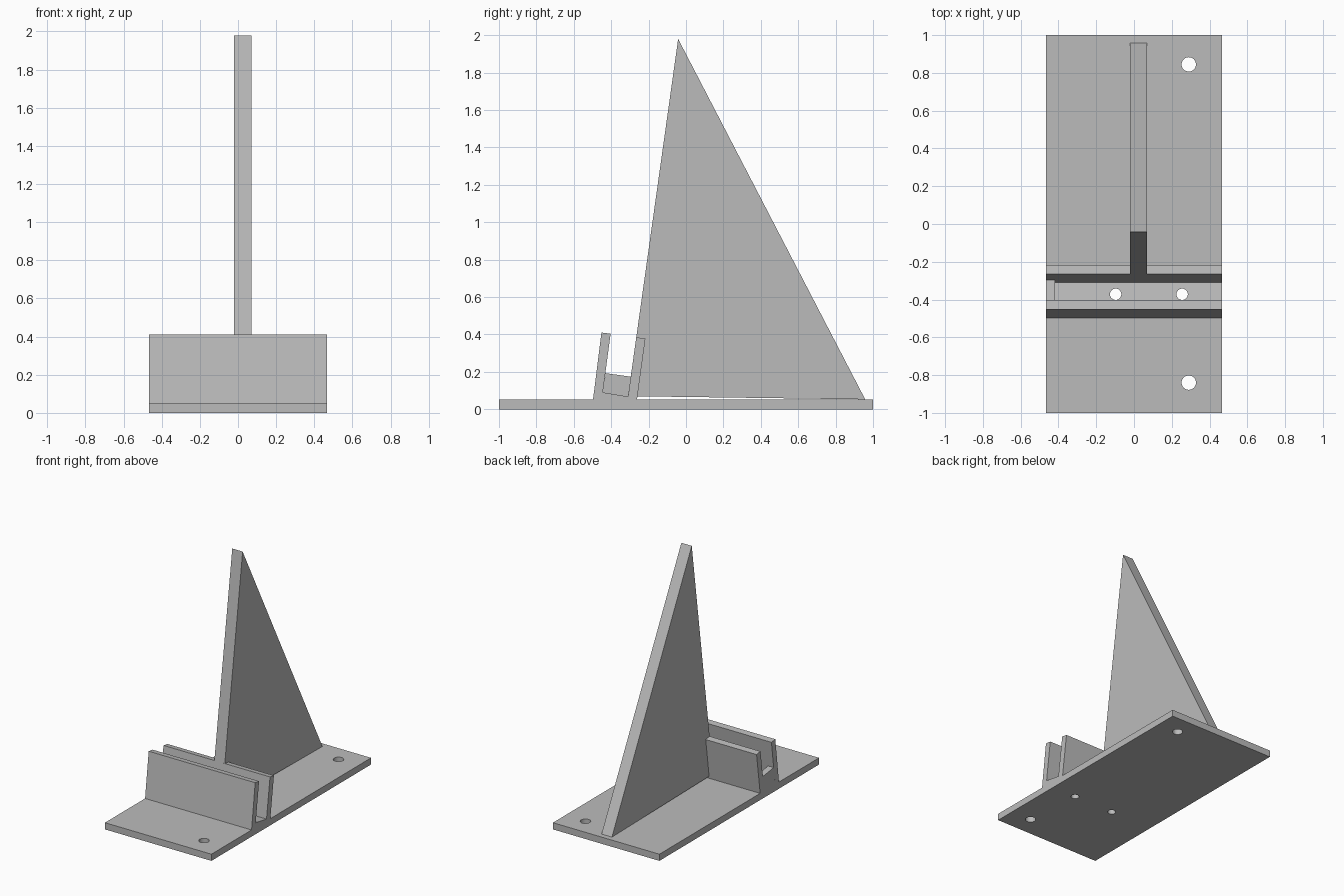
import bpy
import bmesh

cube = bpy.data.objects.get("Cube")
if cube:
    bpy.data.objects.remove(cube, do_unlink=True)

GREY = (0.5, 0.5, 0.5, 1.0)
grey = bpy.data.materials.new("plain grey")
grey.use_nodes = True
grey.diffuse_color = GREY
grey.node_tree.nodes["Principled BSDF"].inputs["Base Color"].default_value = GREY


def extrude_profile(name, profile, x0, x1):
    """Extrude a (y, z) outline along x."""
    bm = bmesh.new()
    face = bm.faces.new([bm.verts.new((x0, y, z)) for y, z in profile])
    moved = bmesh.ops.extrude_face_region(bm, geom=[face])["geom"]
    verts = [v for v in moved if isinstance(v, bmesh.types.BMVert)]
    bmesh.ops.translate(bm, verts=verts, vec=(x1 - x0, 0, 0))
    bmesh.ops.recalc_face_normals(bm, faces=bm.faces)
    mesh = bpy.data.meshes.new(name)
    bm.to_mesh(mesh)
    bm.free()
    mesh.materials.append(grey)
    obj = bpy.data.objects.new(name, mesh)
    bpy.context.collection.objects.link(obj)
    return obj


def drill(obj, cutter):
    mod = obj.modifiers.new("screw holes", "BOOLEAN")
    mod.operation = "DIFFERENCE"
    mod.solver = "EXACT"
    mod.object = cutter


HALF = 0.467   # half width of the base
TOP = 0.053    # top of the base

# Flat base
base = extrude_profile("base_plate", [(-1, 0), (1, 0), (1, TOP), (-1, TOP)], -HALF, HALF)

# Leaning slot with a front and a rear wall
slot = extrude_profile("tilted_slot", [
    (-0.497, TOP), (-0.452, 0.41), (-0.403, 0.404), (-0.445, 0.09),
    (-0.31, 0.068), (-0.266, 0.385), (-0.217, 0.378), (-0.262, TOP)], -HALF, HALF)

# Low stop closing one end of the slot
extrude_profile("slot_end_stop", [
    (-0.445, 0.09), (-0.431, 0.193), (-0.295, 0.174), (-0.31, 0.068)], -HALF, -0.418)

# Tall triangular back support
extrude_profile("support_fin", [
    (-0.31, 0.07), (-0.042, 1.98), (0.958, TOP)], -0.021, 0.07)

# Screw holes: two through the base, two through the slot floor
bm = bmesh.new()
for x, y, radius in [(0.29, 0.845, 0.038), (0.29, -0.84, 0.038),
                     (-0.097, -0.372, 0.03), (0.255, -0.372, 0.03)]:
    ring = bmesh.ops.create_cone(bm, cap_ends=True, segments=32,
                                 radius1=radius, radius2=radius, depth=0.4)
    bmesh.ops.translate(bm, verts=ring["verts"], vec=(x, y, 0.05))
mesh = bpy.data.meshes.new("hole_cutter")
bm.to_mesh(mesh)
bm.free()
mesh.materials.append(grey)
cutter = bpy.data.objects.new("hole_cutter", mesh)
bpy.context.collection.objects.link(cutter)
cutter.hide_render = True
cutter.display_type = "WIRE"
drill(base, cutter)
drill(slot, cutter)
